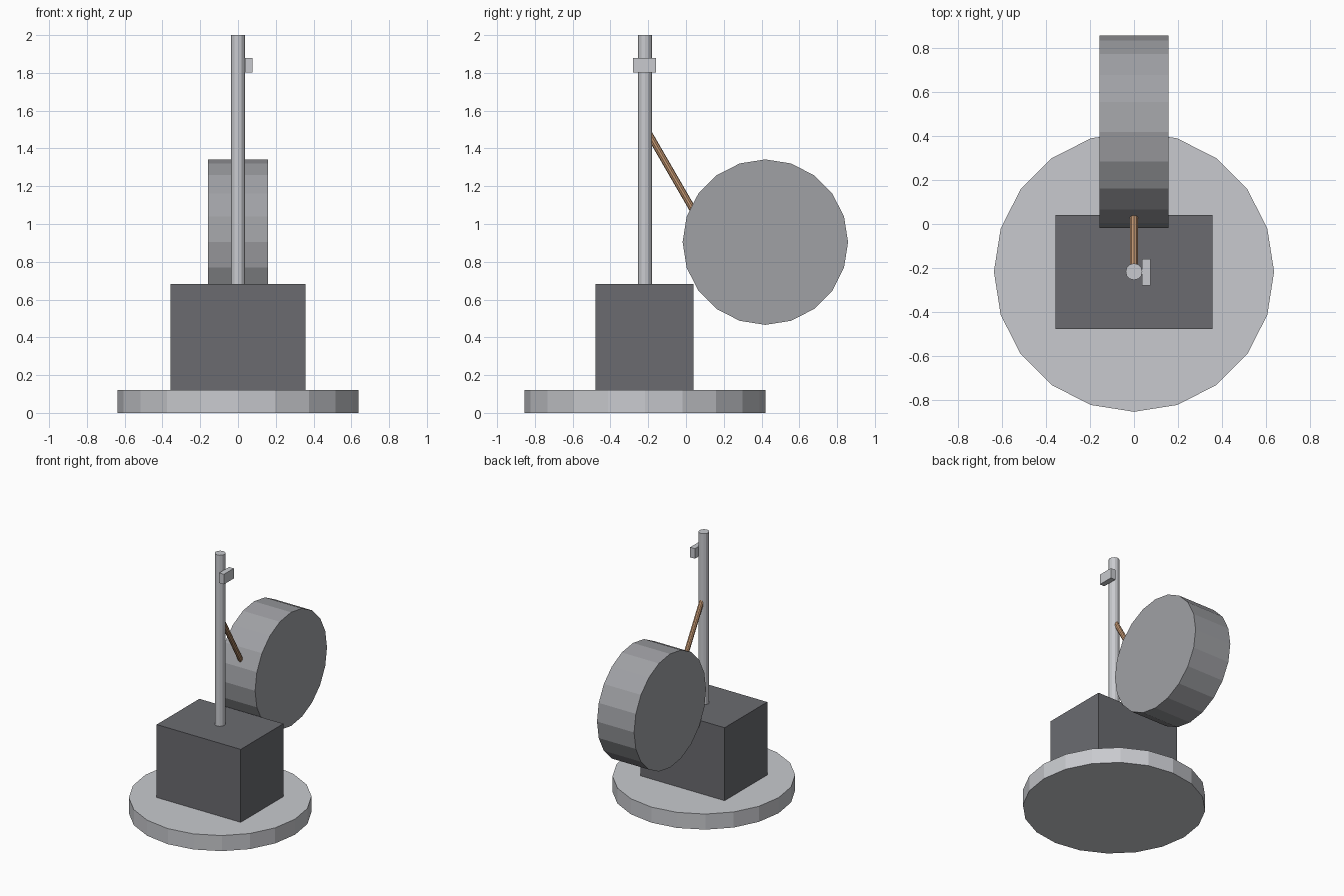
import bpy, math
from mathutils import Vector

cube = bpy.data.objects.get("Cube")
if cube:
    bpy.data.objects.remove(cube, do_unlink=True)


def material(name, rgb):
    m = bpy.data.materials.new(name)
    m.use_nodes = True
    m.diffuse_color = (*rgb, 1)
    m.node_tree.nodes["Principled BSDF"].inputs["Base Color"].default_value = (*rgb, 1)
    return m


light_grey = material("light grey", (0.58, 0.59, 0.62))
mid_grey = material("mid grey", (0.35, 0.355, 0.375))
dark_grey = material("dark grey", (0.145, 0.148, 0.163))
copper = material("copper", (0.58, 0.33, 0.18))


def finish(name, mat):
    obj = bpy.context.object
    obj.name = name
    obj.data.materials.append(mat)
    return obj


def box(name, low, high, mat):
    low, high = Vector(low), Vector(high)
    bpy.ops.mesh.primitive_cube_add(size=1, location=(low + high) / 2)
    obj = finish(name, mat)
    obj.scale = high - low
    return obj


def rod(name, start, end, radius, sides, mat, smooth=False):
    start, end = Vector(start), Vector(end)
    axis = end - start
    bpy.ops.mesh.primitive_cylinder_add(
        vertices=sides, radius=radius, depth=axis.length, location=(start + end) / 2,
        rotation=axis.to_track_quat('Z', 'Y').to_euler())
    obj = finish(name, mat)
    if smooth:
        bpy.ops.object.shade_smooth_by_angle(angle=math.radians(40))
    return obj


mast_y = -0.217

# Round foot and the block standing on it
rod("base_disc", (0, mast_y, 0), (0, mast_y, 0.12), 0.638, 20, light_grey)
box("body_block", (-0.358, -0.478, 0.12), (0.358, 0.041, 0.682), dark_grey)

# Mast with a small tab on its left side
rod("mast", (0, mast_y, 0.66), (0, mast_y, 2), 0.038, 12, light_grey)
box("mast_tab", (0.036, -0.28, 1.802), (0.076, -0.16, 1.88), light_grey)

# Drum behind the block and the strut that ties it to the mast
rod("drum", (-0.158, 0.42, 0.904), (0.158, 0.42, 0.904), 0.438, 20, mid_grey)
rod("strut", (0, -0.2, 1.485), (0, 0.04, 1.07), 0.018, 10, copper)
